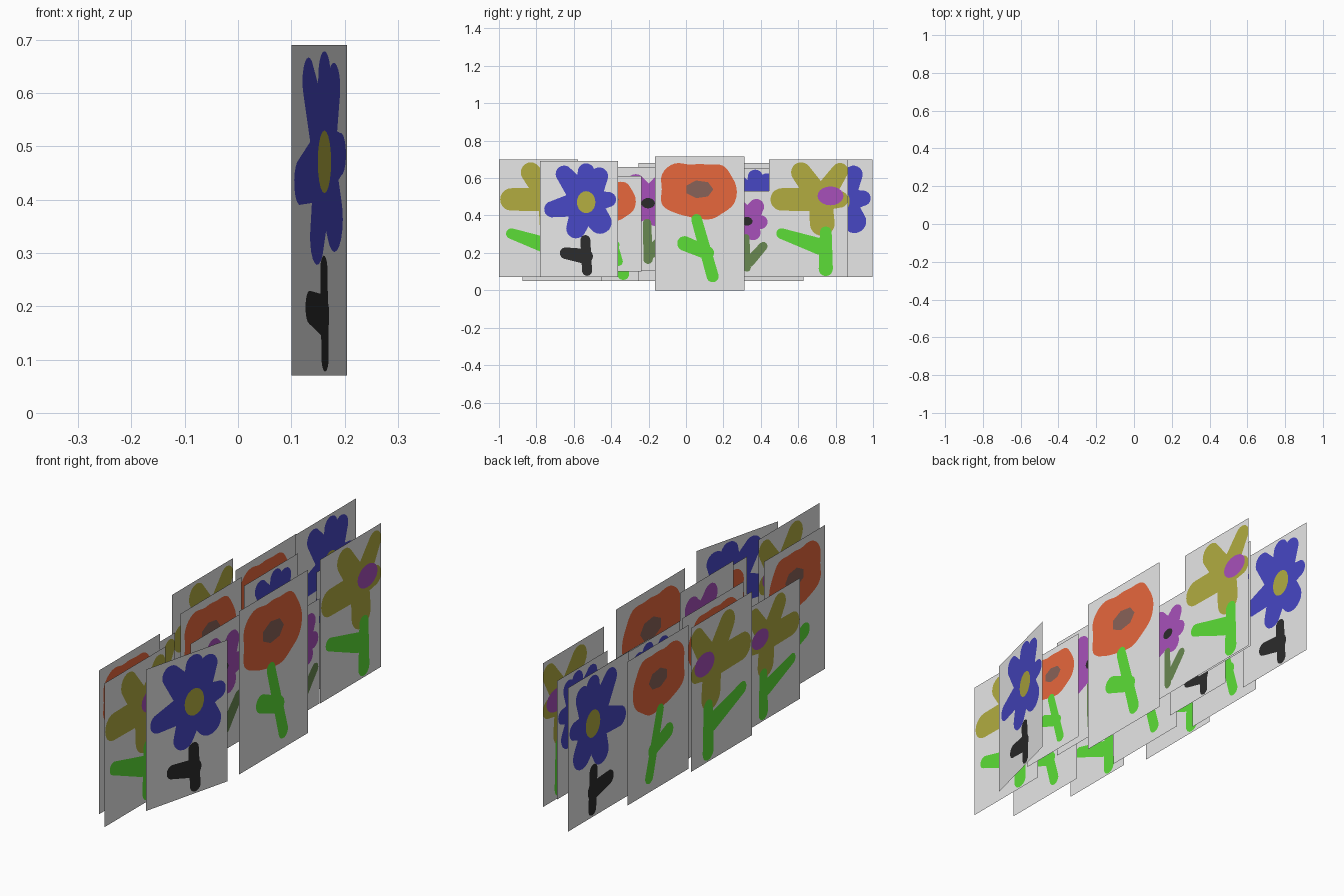
import bpy, math
from mathutils import Vector
from mathutils.geometry import delaunay_2d_cdt

if "Cube" in bpy.data.objects:
    bpy.data.objects.remove(bpy.data.objects["Cube"])

W, H = 67, 100          # drawing frame of every card
TURN = 2 * math.pi


def linear(hexcol):
    out = []
    for i in (0, 2, 4):
        c = int(hexcol[i:i + 2], 16) / 255
        out.append(c / 12.92 if c < 0.04 else ((c + 0.055) / 1.055) ** 2.4)
    return (*out, 1)


MATS = {}
for pair in ("paper f5f5f5,orange e9683d,leaf_green 5cde37,blue 4747c4,ochre b2ac40,"
             "purple a750ba,brown 896258,dark_green 698951,black 2b2b2b").split(","):
    name, code = pair.split()
    MATS[name] = bpy.data.materials.new(name)
    MATS[name].diffuse_color = linear(code)


def oval(cx, cy, rx, ry, n=20):
    return [Vector((cx + rx * math.cos(TURN * i / n), cy + ry * math.sin(TURN * i / n)))
            for i in range(n)]


def stroke(ax, ay, ar, bx, by, br, n=10):
    # tapered round-ended brush stroke from a to b
    ang = math.atan2(by - ay, bx - ax)
    pts = []
    for cx, cy, r, start in ((bx, by, br, ang - TURN / 4), (ax, ay, ar, ang + TURN / 4)):
        for i in range(n + 1):
            t = start + TURN / 2 * i / n
            pts.append(Vector((cx + r * math.cos(t), cy + r * math.sin(t))))
    return pts


def wavy(cx, cy, radii, sub=4):
    # closed smooth outline through radii at even angles
    k, pts = len(radii), []
    for i in range(k):
        a, b, c, d = (radii[(i + j) % k] for j in (-1, 0, 1, 2))
        for s in range(sub):
            t = s / sub
            r = 0.5 * (2 * b + (c - a) * t + (2 * a - 5 * b + 4 * c - d) * t * t
                       + (3 * b - a - 3 * c + d) * t ** 3)
            th = TURN * (i + t) / k
            pts.append(Vector((cx + r * math.cos(th), cy + r * math.sin(th))))
    return pts


def bloom(col, cx, cy, r, tips):
    # petals brushed from the flower centre out to each tip
    return [(col, stroke(cx, cy, r, *tip)) for tip in tips]


# Four drawings, top layer first: flower centre, stem, leaf, petals
ORANGE = [("brown", oval(33, 75.5, 10.5, 6.8, 7)),
          ("leaf_green", stroke(31, 53, 4, 43, 10.5, 4.5)),
          ("leaf_green", stroke(22, 35, 5.5, 39, 28, 5)),
          ("orange", wavy(33, 75.5, [28, 26, 25, 20, 19, 20, 27, 30, 28, 30, 25, 22, 22, 24, 25, 28]))]
OCHRE = [("purple", oval(52, 69, 11, 8)),
         ("leaf_green", stroke(48, 38, 5, 48, 7, 6)),
         ("leaf_green", stroke(10.5, 37, 4.5, 43, 26, 7))]
OCHRE += bloom("ochre", 43.5, 66, 10, [(10.5, 66, 9.5), (27, 89, 8.5), (60, 90, 7),
                                       (60, 66, 7), (45, 45.5, 10.5)])
BLUE = [("ochre", oval(39.7, 64.7, 8, 9.5)),
        ("black", stroke(39, 32, 4.3, 40.5, 5.5, 4.3)),
        ("black", stroke(22, 20.7, 5, 39, 18, 6.5))]
BLUE += bloom("blue", 39.7, 64.7, 12, [(10.5, 58.6, 7), (20.7, 89, 7.3), (39.7, 91, 7.2),
                                       (51, 87, 7.7), (59, 67, 6.5), (51.7, 47.4, 10), (31, 42, 8.5)])
PURPLE = [("black", oval(41, 65, 6.5, 5)),
          ("dark_green", stroke(40, 46, 4, 41, 11, 4.5)),
          ("dark_green", stroke(60, 36, 5, 44, 18, 6))]
PURPLE += bloom("purple", 41, 65, 14, [(16, 68, 8), (29, 84, 9), (52, 82, 9),
                                       (57, 64, 8), (48, 52, 9), (23, 52, 9)])


def inside(p, loop):
    hit = False
    for i in range(len(loop)):
        a, b = loop[i - 1], loop[i]
        if (a.y > p.y) != (b.y > p.y) and p.x < (b.x - a.x) * (p.y - a.y) / (b.y - a.y) + a.x:
            hit = not hit
    return hit


def cut_card(layers):
    # cut the flat card along every outline and colour each piece by its top layer
    layers = [(c, [Vector((min(W - 0.4, max(0.4, p.x)), min(H - 0.4, max(0.4, p.y)))) for p in l])
              for c, l in layers]
    border = [Vector(p) for p in ((0, 0), (W, 0), (W, H), (0, H))]
    verts, edges = [], []
    for loop in [border] + [l for _, l in layers]:
        s, n = len(verts), len(loop)
        verts += loop
        edges += [(s + i, s + (i + 1) % n) for i in range(n)]
    v, _, f, *_ = delaunay_2d_cdt(verts, edges, [], 0, 1e-4)
    cols = []
    for face in f:
        mid = sum((v[i] for i in face), Vector((0, 0))) / len(face)
        cols.append(next((c for c, l in layers if inside(mid, l)), "paper"))
    return v, f, cols


def cards(name, layers, places, turn=0):
    # place copies: x, left y, bottom z, height; turn shifts x across the width
    v, f, cols = cut_card(layers)
    used = list(dict.fromkeys(cols))
    for x, y, z, h in places:
        s = h / H
        me = bpy.data.meshes.new(name)
        me.from_pydata([(x + turn * p.x / W, y + p.x * s, z + p.y * s) for p in v], [], f)
        for n in used:
            me.materials.append(MATS[n])
        for poly, col in zip(me.polygons, cols):
            poly.material_index = used.index(col)
        me.update()
        bpy.context.collection.objects.link(bpy.data.objects.new(name, me))


cards("orange_flower_card", ORANGE, [(0.12, -0.165, 0, 0.715), (-0.06, -0.875, 0.05, 0.63),
                                     (-0.155, 0.205, 0.05, 0.63), (-0.1, -0.255, 0.05, 0.63),
                                     (0.11, -0.58, 0.1, 0.51)])
cards("ochre_flower_card", OCHRE, [(0.087, 0.445, 0.07, 0.63), (0.052, -1, 0.07, 0.63),
                                   (-0.205, -0.163, 0.07, 0.63), (-0.14, -0.59, 0.05, 0.53)])
cards("blue_flower_card", BLUE, [(-0.127, 0.575, 0.07, 0.63), (-0.075, 0.15, 0.1, 0.555),
                                 (0.045, 0.48, 0.1, 0.52)])
cards("turned_blue_flower_card", BLUE, [(0.1, -0.78, 0.07, 0.62)], 0.105)
cards("purple_flower_card", PURPLE, [(0.07, -0.43, 0.105, 0.555), (0.084, 0.137, 0.07, 0.46)])

for m in bpy.data.materials:
    if m.users and not m.is_grease_pencil:
        m.use_nodes = True
        m.node_tree.nodes["Principled BSDF"].inputs["Base Color"].default_value = m.diffuse_color
